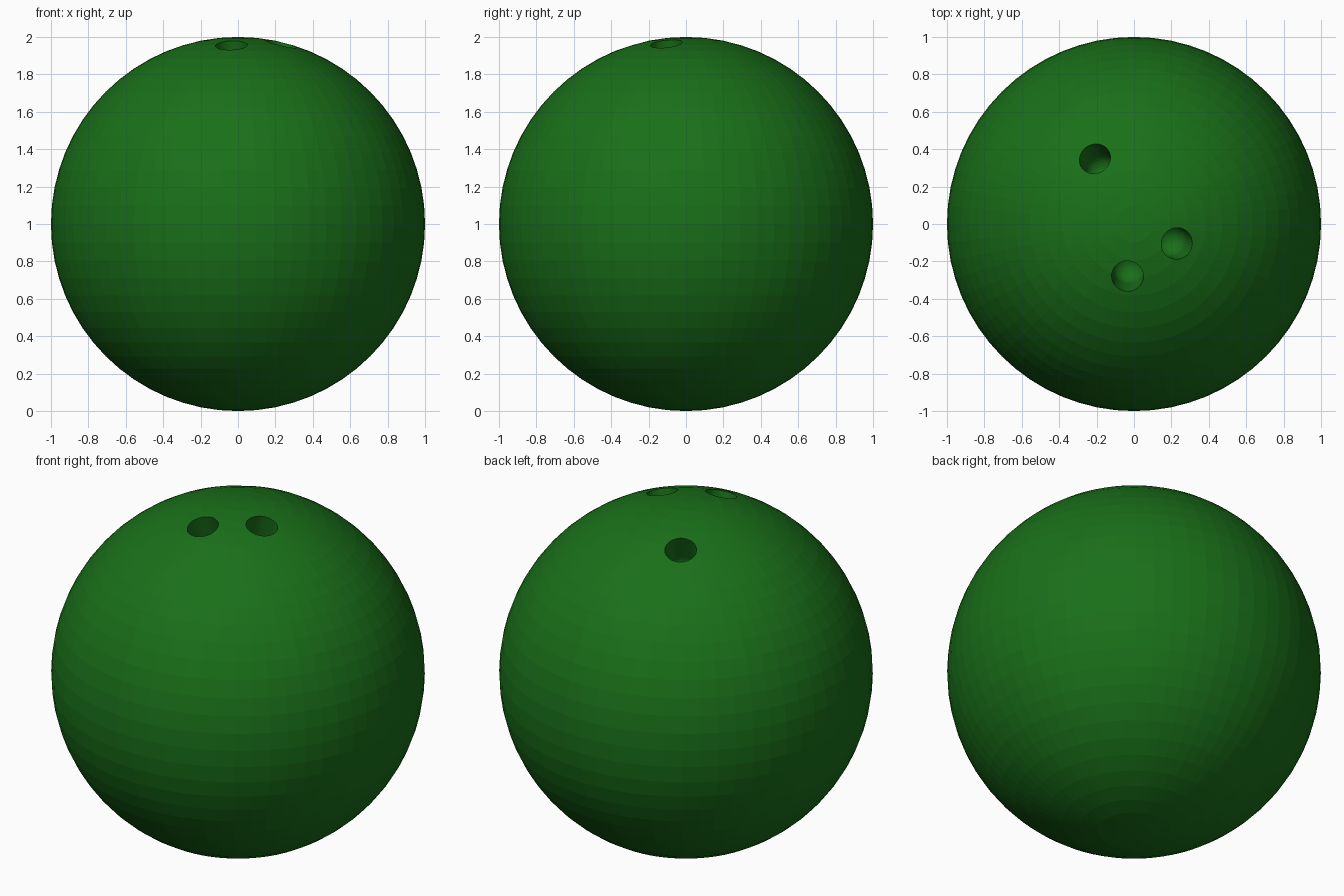
import bpy, bmesh
from math import sin, cos, pi, sqrt
from mathutils import Vector

if "Cube" in bpy.data.objects:
    bpy.data.objects.remove(bpy.data.objects["Cube"])

CENTRE = Vector((0, 0, 1))
BORE_R = 0.085      # finger hole radius
STRAIGHT = 0.16     # straight part of the hole before its rounded end


def add_object(name, bm, location=(0, 0, 0)):
    mesh = bpy.data.meshes.new(name)
    bm.to_mesh(mesh)
    bm.free()
    obj = bpy.data.objects.new(name, mesh)
    obj.location = location
    bpy.context.collection.objects.link(obj)
    return obj


def bore_cutter(name, x, y):
    """Round-ended drill pointing from the surface at (x, y) to the centre."""
    bm = bmesh.new()
    profile = [(BORE_R * sin(a), -BORE_R * cos(a))
               for a in (i * pi / 16 for i in range(9))]
    profile += [(BORE_R, 0.4), (0, 0.4)]
    verts = [bm.verts.new((r, 0, z)) for r, z in profile]
    edges = [bm.edges.new(pair) for pair in zip(verts, verts[1:])]
    bmesh.ops.spin(bm, geom=verts + edges, cent=(0, 0, 0), axis=(0, 0, 1),
                   angle=2 * pi, steps=32)
    bmesh.ops.remove_doubles(bm, verts=bm.verts, dist=1e-5)
    bmesh.ops.recalc_face_normals(bm, faces=bm.faces)
    direction = Vector((x, y, sqrt(1 - x * x - y * y)))
    obj = add_object(name, bm, CENTRE + direction * (1 - STRAIGHT))
    obj.rotation_euler = direction.to_track_quat('Z', 'Y').to_euler()
    obj.hide_render = True
    return obj


# Green ball, flat faced
green = bpy.data.materials.new("green")
green.diffuse_color = (0.01, 0.16, 0.01, 1)
green.use_nodes = True
green.node_tree.nodes["Principled BSDF"].inputs["Base Color"].default_value = green.diffuse_color
bm = bmesh.new()
bmesh.ops.create_uvsphere(bm, u_segments=64, v_segments=32, radius=1)
ball = add_object("ball", bm, CENTRE)
ball.data.materials.append(green)

# Thumb hole and two finger holes
holes = {"thumb_hole": (-0.21, 0.35),
         "finger_hole_right": (0.23, -0.105),
         "finger_hole_left": (-0.035, -0.28)}
bpy.context.view_layer.objects.active = ball
for name, (x, y) in holes.items():
    cutter = bore_cutter(name + "_cutter", x, y)
    cutter.data.materials.append(green)
    mod = ball.modifiers.new(name, 'BOOLEAN')
    mod.operation = 'DIFFERENCE'
    mod.solver = 'EXACT'
    mod.object = cutter
    bpy.ops.object.modifier_apply(modifier=mod.name)
    bpy.data.objects.remove(cutter)
